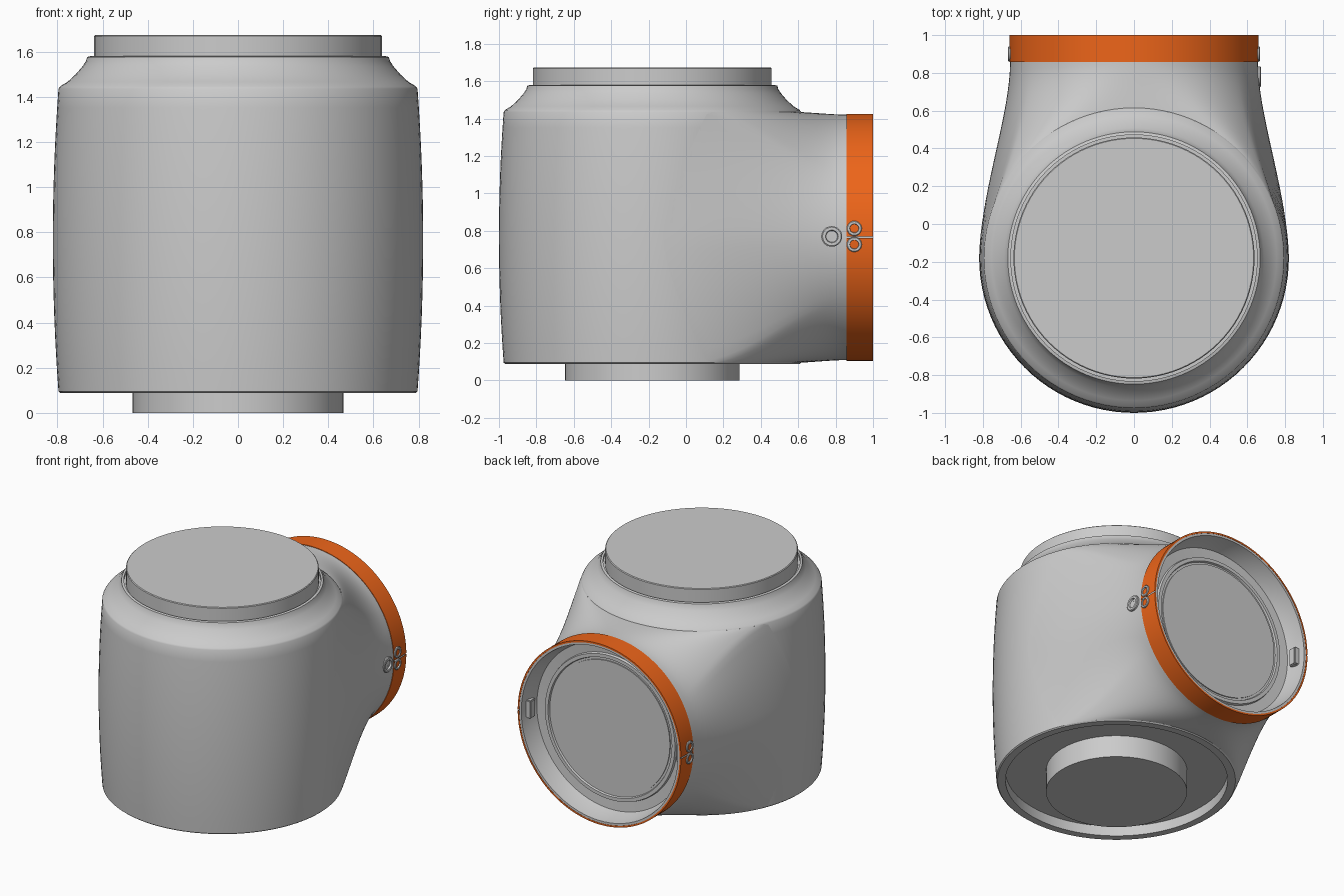
import bpy, bmesh
from math import sin, cos, pi, radians, atan2, degrees
from mathutils import Vector

if "Cube" in bpy.data.objects:
    bpy.data.objects.remove(bpy.data.objects["Cube"])

CY, ZC = -0.18, 0.765          # barrel axis (y) and side outlet axis (z)
RIM, R_RING, Y_RING = 0.67, 0.66, 0.86

orange = bpy.data.materials.new("orange")
orange.diffuse_color = (0.85, 0.13, 0.01, 1)
orange.use_nodes = True
orange.node_tree.nodes["Principled BSDF"].inputs["Base Color"].default_value = orange.diffuse_color


def finish(name, bm, mat=None, angle=30):
    me = bpy.data.meshes.new(name)
    bm.to_mesh(me)
    bm.free()
    ob = bpy.data.objects.new(name, me)
    bpy.context.collection.objects.link(ob)
    if mat:
        me.materials.append(mat)
    bpy.ops.object.select_all(action='DESELECT')
    ob.select_set(True)
    bpy.context.view_layer.objects.active = ob
    bpy.ops.object.shade_smooth_by_angle(angle=radians(angle))
    return ob


def grid(rows, closed):
    """Skin a list of point rows; closed joins the last row to the first."""
    bm = bmesh.new()
    vs = [[bm.verts.new(p) for p in row] for row in rows]
    n = len(vs)
    for i in range(n if closed else n - 1):
        a, b = vs[i], vs[(i + 1) % n]
        for j in range(len(a) - 1):
            bm.faces.new((a[j], b[j], b[j + 1], a[j + 1]))
    bmesh.ops.remove_doubles(bm, verts=bm.verts, dist=1e-5)
    bmesh.ops.recalc_face_normals(bm, faces=bm.faces)
    return bm


def revolve(profile, axis, centre, seg=96, a0=0.0, a1=2 * pi):
    """Turn (radius, height) points about an axis."""
    place = {'X': lambda r, h, a: (h, r * cos(a), r * sin(a)),
             'Y': lambda r, h, a: (r * cos(a), h, r * sin(a)),
             'Z': lambda r, h, a: (r * cos(a), r * sin(a), h)}[axis]
    full = a1 - a0 > 6.28
    c = Vector(centre)
    rows = [[c + Vector(place(r, h, a0 + (a1 - a0) * i / seg)) for r, h in profile]
            for i in range(seg if full else seg + 1)]
    return grid(rows, full)


def barrel_r(dz):
    return 0.82 - 0.025 * (dz / RIM) ** 2


# Barrel: recessed underside, bulging wall, shoulder up to the cap
wall = [(barrel_r(d), ZC + d) for d in (RIM * k / 8 for k in range(-8, 9))]
profile = ([(0, 0.16), (0.735, 0.16), (0.735, 0.088), (0.787, 0.088)] + wall
           + [(0.788, 1.446), (0.755, 1.466), (0.72, 1.498), (0.688, 1.535),
              (0.674, 1.557), (0.668, 1.576), (0.652, 1.58), (0.652, 1.56), (0, 1.56)])
bm = revolve(profile, 'Z', (0, CY, 0))
hidden = []
for f in bm.faces:             # open the wall where the outlet neck takes over
    c = f.calc_center_median()
    ang = degrees(atan2(c.y - CY, c.x))
    if 26 < ang < 154 and 0.095 < c.z < 1.435 and Vector((c.x, c.y - CY)).length > 0.77:
        hidden.append(f)
bmesh.ops.delete(bm, geom=hidden, context='FACES')
finish("barrel_housing", bm)

# Neck: blends the barrel wall and rims into the round outlet
rows = []
for i in range(128):
    a = 2 * pi * i / 128
    sx, sz = (1 if cos(a) >= 0 else -1), (1 if sin(a) >= 0 else -1)
    t = atan2(abs(sin(a)), abs(cos(a))) / (pi / 2)
    phi = radians(4 + 86 * t ** 1.5)
    dz = RIM * min(1, t / 0.35)
    r = barrel_r(dz)
    start = Vector((sx * r * cos(phi), CY + r * sin(phi), ZC + sz * dz))
    end = Vector((0.656 * cos(a), Y_RING, ZC + 0.656 * sin(a)))
    chord = end - start
    tang = Vector((-sx * sin(phi), cos(phi), 0)).lerp(chord.normalized(), t)
    p1 = start + tang * 0.35 * chord.length
    p2 = end - Vector((0, 0.27 * chord.length, 0))
    row = []
    for k in range(17):
        u = k / 16
        v = 1 - u
        row.append(start * v ** 3 + p1 * 3 * v * v * u + p2 * 3 * v * u * u + end * u ** 3)
    rows.append(row)
finish("outlet_neck", grid(rows, True), angle=40)

# Top cap and bottom plug
finish("top_cap", revolve([(0, 1.55), (0.638, 1.55), (0.638, 1.668), (0.633, 1.673), (0, 1.673)],
                          'Z', (0, CY, 0)))
finish("bottom_plug", revolve([(0, 0.165), (0.467, 0.165), (0.467, 0), (0, 0)],
                              'Z', (0, CY, 0), 64))

# Outlet socket: inner wall, floor step and closing disc
finish("outlet_socket", revolve([(0.65, 0.86), (0.65, 0.998), (0.632, 0.998), (0.622, 0.93),
                                 (0.60, 0.865), (0.53, 0.86), (0.525, 0.878), (0.50, 0.878),
                                 (0.495, 0.865), (0.48, 0.865), (0.48, 0.872), (0, 0.872)],
                                'Y', (0, 0, ZC)))

# Clamp band: two halves with a fine split on each side
band = [(0.645, 0.858), (R_RING, 0.858), (R_RING, 1.0), (0.648, 1.0), (0.645, 0.858)]
for name, a in (("upper", 0.006), ("lower", pi + 0.006)):
    finish("clamp_band_" + name,
           revolve(band, 'Y', (0, 0, ZC), 64, a, a + pi - 0.012), orange)


def screw(name, side, y, z, r, x):
    """Ring-shaped screw head with a sunken centre."""
    prof = [(r, -0.03), (r, 0.004), (r * 0.9, 0.008), (r * 0.62, 0.008),
            (r * 0.55, -0.004), (r * 0.3, -0.004), (r * 0.28, -0.02), (0, -0.02)]
    finish(name, revolve([(a, side * h) for a, h in prof], 'X', (side * x, y, z), 32))


# Band screws and the inner joining tabs, on both sides
for side, label in ((1, "right"), (-1, "left")):
    for dz, part in ((0.043, "upper"), (-0.043, "lower")):
        screw(f"band_screw_{part}_{label}", side, 0.9, ZC + 0.005 + dz, 0.04, 0.658)
    bm = bmesh.new()
    bmesh.ops.create_cube(bm, size=1)
    for v in bm.verts:
        v.co = Vector((v.co.x * 0.045 + side * 0.61, v.co.y * 0.06 + 0.925, v.co.z * 0.13 + ZC))
    bmesh.ops.bevel(bm, geom=bm.edges[:], offset=0.006, segments=2, affect='EDGES')
    finish("joining_tab_" + label, bm)

# Single screw on the right of the neck
screw("neck_screw", 1, 0.78, ZC + 0.005, 0.055, 0.664)
